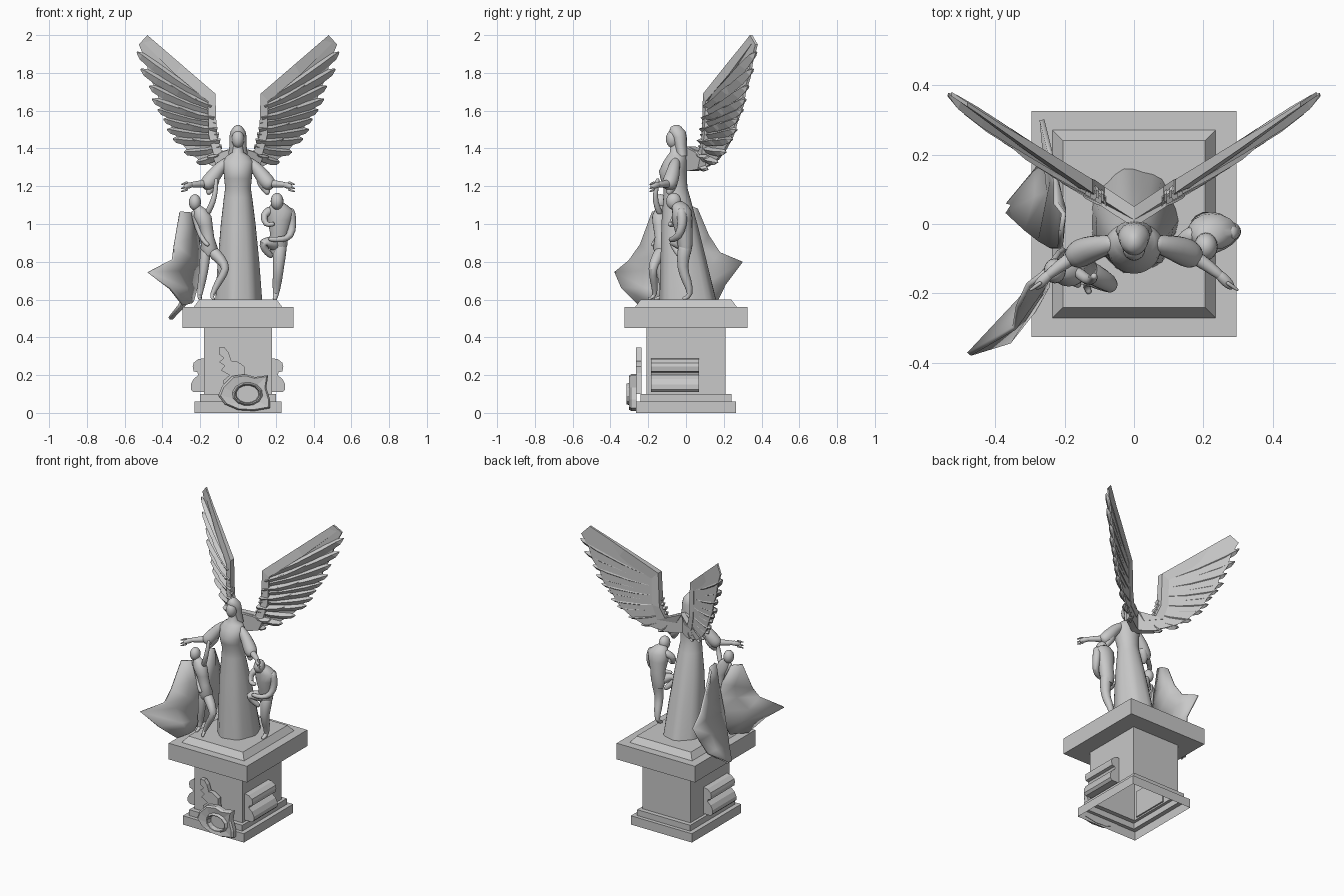
import bpy, bmesh, math
from mathutils import Vector

old_cube = bpy.data.objects.get("Cube")
if old_cube:
    bpy.data.objects.remove(old_cube)

stone = bpy.data.materials.new("grey_stone")
stone.use_nodes = True
stone.diffuse_color = (.58, .58, .58, 1)
stone.node_tree.nodes["Principled BSDF"].inputs["Base Color"].default_value = stone.diffuse_color


# ---------- helpers ----------
def make(name, verts, faces, smooth_angle=None, subdivide=False):
    mesh = bpy.data.meshes.new(name)
    mesh.from_pydata([tuple(v) for v in verts], [], faces)
    bm = bmesh.new()
    bm.from_mesh(mesh)
    bmesh.ops.recalc_face_normals(bm, faces=bm.faces)
    bm.to_mesh(mesh)
    bm.free()
    mesh.materials.append(stone)
    if smooth_angle:
        mesh.polygons.foreach_set("use_smooth", [True] * len(mesh.polygons))
        mesh.set_sharp_from_angle(angle=math.radians(smooth_angle))
    obj = bpy.data.objects.new(name, mesh)
    bpy.context.collection.objects.link(obj)
    if subdivide:
        obj.modifiers.new("soften", "SUBSURF").levels = 1
        obj.modifiers["soften"].render_levels = 1
    return obj


def loft(name, rings, cap_start=True, cap_end=True, **options):
    count = len(rings[0])
    verts = [v for ring in rings for v in ring]
    faces = []
    for r in range(len(rings) - 1):
        for i in range(count):
            j = (i + 1) % count
            faces.append((r * count + i, r * count + j, (r + 1) * count + j, (r + 1) * count + i))
    if cap_start:
        faces.append(tuple(range(count)))
    if cap_end:
        faces.append(tuple(range(len(verts) - count, len(verts))))
    return make(name, verts, faces, **options)


def body(name, sections, sides=16, fold=0):
    """Upright form from sections (z, centre x, half width, front y, back y)."""
    rings = []
    for z, cx, half, front, back in sections:
        ring = []
        for i in range(sides):
            a = math.tau * i / sides
            ripple = 1 + fold * max(0, 1.2 - z) * math.cos(7 * a)
            ring.append((cx + half * ripple * math.cos(a),
                         (front + back) / 2 + (back - front) / 2 * ripple * math.sin(a), z))
        rings.append(ring)
    return loft(name, rings, smooth_angle=60)


def limb(name, path, side=1, sides=8):
    """Rounded tube through points (x, y, z, radius)."""
    points = [Vector((side * x, y, z)) for x, y, z, r in path]
    radii = [p[3] for p in path]
    first = (points[0] - points[1]).normalized()
    last = (points[-1] - points[-2]).normalized()
    points = [points[0] + first * radii[0] * .6] + points + [points[-1] + last * radii[-1] * .6]
    radii = [radii[0] * .6] + radii + [radii[-1] * .6]
    rings = []
    for i, (point, radius) in enumerate(zip(points, radii)):
        along = points[min(i + 1, len(points) - 1)] - points[max(i - 1, 0)]
        u = along.cross(Vector((0, 1, 0))).normalized()
        v = along.cross(u).normalized()
        rings.append([point + radius * (u * math.cos(math.tau * k / sides) + v * math.sin(math.tau * k / sides))
                      for k in range(sides)])
    return loft(name, rings, smooth_angle=60, subdivide=True)


def ball(name, centre, size):
    bm = bmesh.new()
    bmesh.ops.create_uvsphere(bm, u_segments=16, v_segments=10, radius=1)
    verts = [[c + s * k for c, s, k in zip(centre, size, v.co)] for v in bm.verts]
    faces = [[v.index for v in f.verts] for f in bm.faces]
    bm.free()
    return make(name, verts, faces, smooth_angle=60)


def slab(name, outline, front, back, side=1, lean=0, offset=0):
    """Outline (x, z) extruded along y, swept back by lean."""
    rings = [[(side * x, y + offset + lean * x, z) for x, z in outline] for y in (front, back)]
    return loft(name, rings)


def sheet(name, rows):
    """Draped cloth from rows of two edge points, bulged at the middle."""
    verts, faces = [], []
    for left, right in rows:
        a, b = Vector(left), Vector(right)
        verts += [a, (a + b) / 2 + Vector((.015, .01, 0)), b]
    for r in range(len(rows) - 1):
        for c in range(2):
            k = r * 3 + c
            faces.append((k, k + 1, k + 4, k + 3))
    cloth = make(name, verts, faces, smooth_angle=40)
    thick = cloth.modifiers.new("thickness", "SOLIDIFY")
    thick.thickness = .014
    thick.offset = 0


# ---------- pedestal: one stepped shell, open underneath ----------
steps = [(.23, .265, 0), (.23, .265, .06), (.2, .24, .06), (.2, .24, .1), (.18, .21, .1),
         (.18, .21, .45), (.295, .325, .45), (.295, .325, .56), (.235, .27, .56), (.205, .24, .6)]
loft("pedestal", [[(-w, -d, z), (w, -d, z), (w, d, z), (-w, d, z)] for w, d, z in steps], cap_start=False)

# scroll blocks on both sides
scroll = [(.17, .11), (.235, .11), (.25, .125), (.25, .15), (.235, .18), (.21, .2), (.215, .215),
          (.235, .22), (.24, .245), (.235, .265), (.21, .285), (.17, .29)]
for side, label in ((1, "left"), (-1, "right")):
    slab(label + "_scroll", scroll, -.185, .07, side)

# shield ring with a raised lip, and flame ornament on the front
rim = [(.15, .135), (.16, .2), (.09, .19), (.04, .205), (-.03, .195), (-.085, .14),
       (-.105, .09), (-.07, .045), (0, .015), (.085, .01), (.17, .025), (.17, .07)]


def oval(scale):
    angles = [math.radians(20 + 30 * k) for k in range(len(rim))]
    return [(.05 + .065 * scale * math.cos(a), .1 + .05 * scale * math.sin(a)) for a in angles]


inset = [(x * .92 + .004, z * .92 + .008) for x, z in rim]
loft("shield_ornament", [[(x, y, z) for x, z in ring] for ring, y in
                         ((rim, -.262), (rim, -.29), (inset, -.302), (oval(1.25), -.296),
                          (oval(1.1), -.315), (oval(1), -.312), (oval(.92), -.28))])
flame = [(-.1, .345), (-.07, .345), (-.05, .32), (-.035, .275), (-.01, .275), (.015, .26), (.035, .245),
         (.035, .21), (.06, .1), (-.06, .1), (-.08, .17), (-.045, .2), (-.09, .225), (-.07, .25), (-.1, .27),
         (-.075, .29), (-.1, .31)]
slab("flame_ornament", flame, -.265, -.235)

# ---------- winged figure ----------
body("gown", [(.59, 0, .124, -.14, .16), (.8, 0, .11, -.135, .11), (1, 0, .092, -.13, .06),
              (1.14, 0, .075, -.12, .022), (1.19, 0, .068, -.12, .008), (1.24, 0, .073, -.135, .005),
              (1.28, 0, .077, -.143, .005), (1.33, 0, .083, -.12, .005), (1.36, 0, .06, -.1, 0),
              (1.38, 0, .03, -.085, -.02), (1.43, 0, .022, -.08, -.025)], sides=28, fold=.06)
ball("face", (0, -.07, 1.45), (.033, .036, .048))
body("hair", [(1.36, 0, .052, -.05, .01), (1.42, 0, .045, -.065, .006), (1.46, 0, .046, -.075, .004),
              (1.49, 0, .04, -.09, -.002), (1.515, 0, .022, -.08, -.025), (1.525, 0, .006, -.06, -.04)])

tips = [(.535, 1.91), (.515, 1.82), (.47, 1.73), (.455, 1.66), (.425, 1.605), (.395, 1.555),
        (.375, 1.5), (.345, 1.45), (.285, 1.38), (.22, 1.325), (.13, 1.285)]
sweep, wing_y = .65, .03
# leading edge sections: outer point, inner point, half thickness
edge_sections = [((0, 1.41), (.03, 1.35), .03), ((.085, 1.385), (.13, 1.37), .032),
                 ((.112, 1.46), (.155, 1.47), .034), ((.12, 1.69), (.16, 1.65), .03),
                 ((.3, 1.845), (.33, 1.79), .02), ((.48, 2), (.5, 1.96), .004)]


def feather(name, root, tip, width, side, lift):
    """Ridged blade, bowed forward between root and tip."""
    root, tip = Vector(root), Vector(tip)
    across = Vector((-(tip - root).y, (tip - root).x)).normalized()
    rings = []
    for t, share in ((0, .6), (.4, .9), (.75, 1), (.93, .75), (1, .15)):
        mid = root.lerp(tip, t) - across * .05 * t * (1 - t)
        w = across * width * share
        corners = [(mid + w, 0), (mid + w * .3, -.034 * share), (mid - w, -.008), (mid, .018 * share)]
        rings.append([(side * p.x, wing_y + sweep * p.x + dy - lift, p.y) for p, dy in corners])
    loft(name, rings)


for side, label in ((1, "left"), (-1, "right")):
    # wing blade, root, raised leading edge, two layers of feathers
    hub = Vector((.12, 1.45))
    trailing = [tuple(hub.lerp(Vector(p), .88)) for p in tips]
    outer = [section[0] for section in edge_sections]
    slab(label + "_wing_blade", outer + [(.525, 1.95)] + trailing + [(.02, 1.29)],
         -.004, .009, side, sweep, wing_y)
    slab(label + "_wing_root", [(0, 1.41), (.09, 1.38), (.13, 1.35), (.11, 1.29), (.03, 1.28), (0, 1.285)],
         -.04, .01, side, sweep, wing_y)
    rings = []
    for a, b, thick in edge_sections:
        corners = ((a, -thick * .6), (b, -thick), (b, thick * .4), (a, thick * .7))
        rings.append([(side * p[0], wing_y + sweep * p[0] + dy, p[1]) for p, dy in corners])
    loft(label + "_wing_leading_edge", rings)
    for i, tip in enumerate(tips):
        t = i / (len(tips) - 1)
        root = Vector((.15, 1.65)).lerp(Vector((.07, 1.35)), t)
        feather(f"{label}_long_feather_{i}", root, tip, .027 - .008 * t, side, .003 + .004 * (i % 2))
        if i % 2:
            short = root.lerp(Vector(tip), .6)
            feather(f"{label}_short_feather_{i}", root, short, .02, side, .014)
    # arm, flared sleeve, open hand
    limb(label + "_upper_sleeve", [(.06, -.055, 1.33, .028), (.1, -.065, 1.295, .036),
                                   (.135, -.075, 1.245, .045), (.165, -.09, 1.21, .046)], side)
    limb(label + "_sleeve_drape", [(.125, -.07, 1.23, .035), (.15, -.08, 1.185, .028), (.155, -.09, 1.165, .016)], side)
    limb(label + "_forearm", [(.16, -.085, 1.215, .025), (.22, -.125, 1.21, .019), (.25, -.15, 1.208, .015)], side)
    limb(label + "_palm", [(.245, -.145, 1.208, .016), (.265, -.165, 1.203, .019), (.28, -.18, 1.198, .013)], side)
    for k, drop in enumerate((-.01, .012, .028)):
        limb(f"{label}_finger_{k}", [(.27, -.17, 1.21 - drop, .008), (.298, -.19, 1.2 - drop, .005)], side, 6)

# ---------- draped cloths ----------
sheet("front_cloth", [((-.305, -.175, 1.065), (-.25, -.13, 1.06)), ((-.335, -.24, .89), (-.215, -.08, .95)),
                      ((-.345, -.3, .81), (-.2, -.07, .85)), ((-.475, -.375, .745), (-.2, -.07, .76)),
                      ((-.36, -.34, .66), (-.22, -.1, .66)), ((-.29, -.25, .57), (-.24, -.13, .59))])
sheet("back_cloth", [((-.225, .06, 1.08), (-.21, -.02, 1.11)), ((-.225, .12, .94), (-.21, -.05, .96)),
                     ((-.235, .18, .85), (-.215, -.07, .86)), ((-.265, .3, .8), (-.235, -.07, .77)),
                     ((-.25, .21, .68), (-.27, -.05, .67)), ((-.28, .16, .58), (-.31, -.02, .57)),
                     ((-.365, .06, .5), (-.365, .03, .5))])

# ---------- standing woman ----------
ball("woman_head", (-.228, -.135, 1.115), (.032, .036, .043))
body("woman_torso", [(.83, -.155, .03, -.155, -.095), (.87, -.152, .046, -.175, -.085),
                     (.93, -.16, .034, -.165, -.1), (.99, -.172, .038, -.175, -.1),
                     (1.04, -.188, .048, -.18, -.1), (1.075, -.2, .035, -.165, -.11), (1.1, -.217, .016, -.15, -.115)])
limb("woman_straight_leg", [(-.172, -.13, .86, .034), (-.182, -.135, .74, .025), (-.195, -.12, .68, .023),
                            (-.205, -.12, .61, .013), (-.2, -.16, .605, .012)])
limb("woman_bent_leg", [(-.14, -.13, .86, .036), (-.09, -.16, .81, .033), (-.055, -.18, .765, .024),
                        (-.1, -.17, .7, .023), (-.145, -.16, .615, .013), (-.13, -.195, .605, .011)])
limb("woman_raised_arm", [(-.16, -.14, 1.06, .019), (-.13, -.165, 1.12, .016), (-.118, -.16, 1.18, .014),
                          (-.115, -.15, 1.235, .012)])
limb("woman_lowered_arm", [(-.232, -.14, 1.06, .02), (-.215, -.125, .98, .017), (-.185, -.16, .91, .014),
                           (-.16, -.175, .89, .012)])

# ---------- crouching man ----------
ball("man_head", (.207, -.065, 1.12), (.034, .04, .045))
body("man_torso", [(.84, .21, .035, -.03, .025), (.89, .212, .05, -.045, .035), (.95, .218, .048, -.055, .035),
                   (1.02, .222, .065, -.075, .035), (1.07, .226, .072, -.075, .03),
                   (1.1, .215, .045, -.075, .01), (1.12, .21, .02, -.07, -.02)])
limb("man_standing_leg", [(.222, -.005, .88, .045), (.215, -.025, .77, .03), (.208, .005, .7, .029),
                          (.2, .03, .62, .016), (.195, -.01, .605, .014)])
limb("man_raised_leg", [(.2, -.01, .89, .04), (.16, -.05, .905, .035), (.125, -.07, .905, .027),
                        (.14, -.05, .865, .024), (.175, -.03, .83, .016)])
limb("man_outer_arm", [(.275, -.025, 1.065, .032), (.288, -.015, 1, .027), (.28, -.04, .93, .023),
                       (.23, -.075, .915, .018), (.17, -.08, .92, .014)])
limb("man_inner_arm", [(.17, -.03, 1.07, .03), (.13, -.05, 1.05, .024), (.145, -.075, .99, .02),
                       (.185, -.085, 1.0, .015)])
